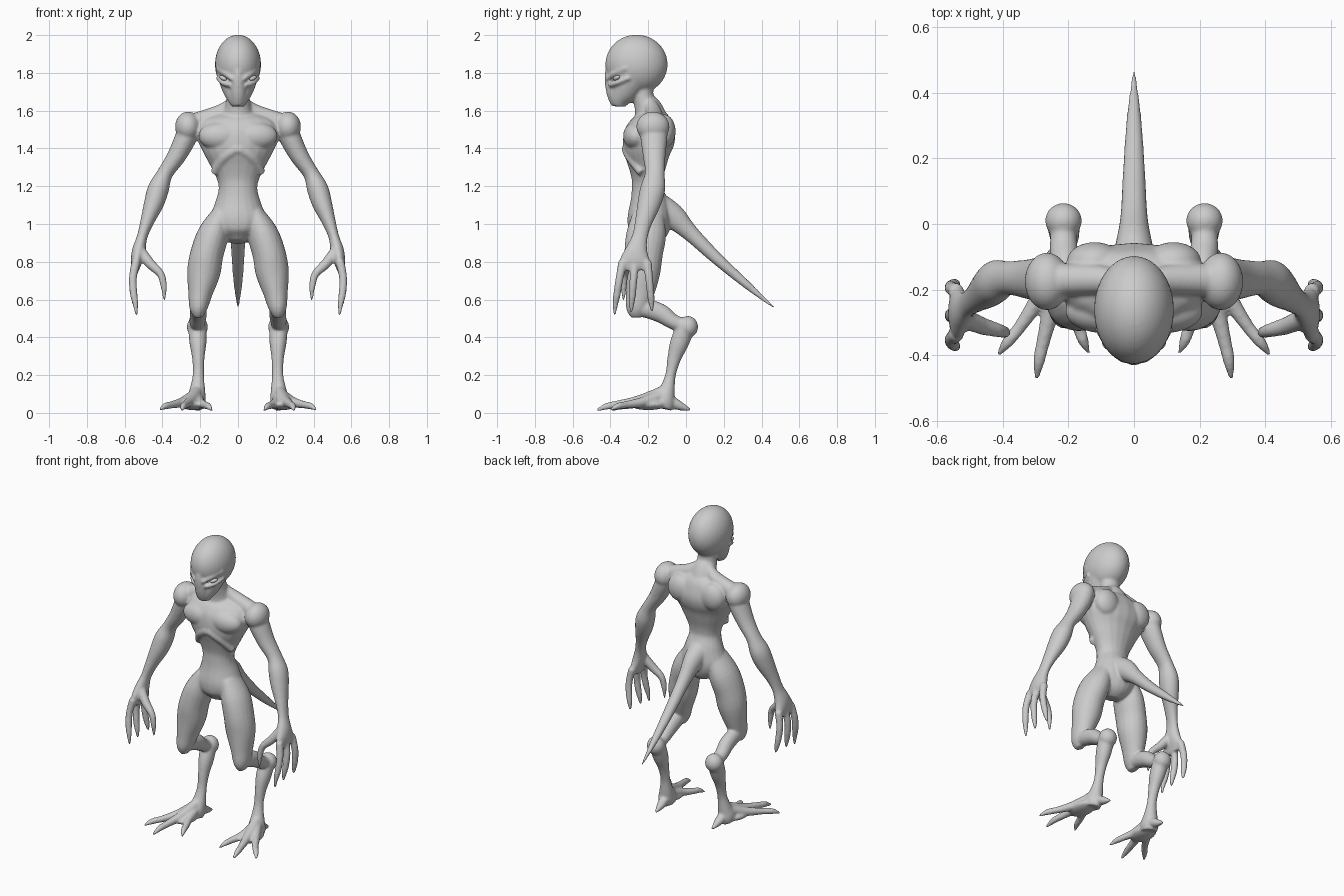
import bpy, bmesh, math
from mathutils import Vector, Matrix

skin = bmesh.new()
SIDES, STEPS = 20, 4


def smooth_path(pts):
    """Catmull-Rom interpolation of rows (x, y, z, width, depth)."""
    out = []
    for i in range(len(pts) - 1):
        p0, p1, p2 = pts[max(i - 1, 0)], pts[i], pts[i + 1]
        p3 = pts[min(i + 2, len(pts) - 1)]
        for s in range(STEPS):
            t = s / STEPS
            out.append([0.5 * (2 * b + (c - a) * t + (2 * a - 5 * b + 4 * c - d) * t * t
                               + (3 * b - a - 3 * c + d) * t ** 3)
                        for a, b, c, d in zip(p0, p1, p2, p3)])
    return out + [list(pts[-1])]


def tube(pts, ref=(1, 0, 0), both=False):
    """Closed elliptical loft; width lies along ref, optionally on both sides."""
    pts = [p if len(p) == 5 else (*p, p[3]) for p in pts]
    rows = smooth_path(pts)
    for sx in ((1, -1) if both else (1,)):
        rings = []
        for i, r in enumerate(rows):
            t = Vector(rows[min(i + 1, len(rows) - 1)][:3]) - Vector(rows[max(i - 1, 0)][:3])
            t.normalize()
            a = Vector(ref)
            a = (a - t * a.dot(t)).normalized()
            b = t.cross(a)
            ring = []
            for k in range(SIDES):
                ang = 2 * math.pi * k / SIDES
                p = (Vector(r[:3]) + a * max(r[3], .004) * math.cos(ang)
                     + b * max(r[4], .004) * math.sin(ang))
                ring.append(skin.verts.new((p.x * sx, p.y, p.z)))
            rings.append(ring)
        for r0, r1 in zip(rings, rings[1:]):
            for k in range(SIDES):
                n = (k + 1) % SIDES
                skin.faces.new((r0[k], r0[n], r1[n], r1[k]))
        skin.faces.new(rings[0])
        skin.faces.new(rings[-1])


def ball(c, r, both=False):
    for sx in ((1, -1) if both else (1,)):
        m = Matrix.Translation((c[0] * sx, c[1], c[2])) @ Matrix.Diagonal((*r, 1))
        bmesh.ops.create_uvsphere(skin, u_segments=32, v_segments=20, radius=1, matrix=m)


def slices(rows):
    """Loft of horizontal ellipses (z, centre y, half x, half y)."""
    tube([(0, y, z, hx, hy) for z, y, hx, hy in rows])


# Head: cranium, jaw, snout, brow and cheek ridges
ball((0, -.262, 1.845), (.122, .165, .157))
slices([(1.82, -.28, .108, .1), (1.77, -.295, .105, .1), (1.71, -.325, .084, .083),
        (1.66, -.35, .058, .06), (1.622, -.355, .035, .035)])
slices([(1.87, -.36, .03, .05), (1.78, -.37, .04, .062), (1.69, -.37, .045, .05),
        (1.63, -.36, .03, .035)])
tube([(.025, -.418, 1.765, .012), (.07, -.38, 1.797, .014), (.11, -.315, 1.825, .012)], (0, 0, 1), True)
tube([(.04, -.405, 1.735, .012), (.08, -.365, 1.748, .014), (.108, -.3, 1.775, .012)], (0, 0, 1), True)

# Neck and trapezius
slices([(1.75, -.225, .065, .055), (1.67, -.225, .062, .055), (1.61, -.2, .075, .075),
        (1.54, -.18, .1, .09)])
tube([(.03, -.19, 1.64, .03), (.1, -.17, 1.585, .045), (.22, -.17, 1.54, .05)], (0, 1, 0), True)

# Torso
slices([(1.59, -.18, .10, .07), (1.55, -.18, .19, .105), (1.48, -.19, .225, .135),
        (1.40, -.205, .195, .13), (1.32, -.205, .153, .105), (1.24, -.205, .113, .083),
        (1.18, -.205, .103, .083), (1.10, -.195, .126, .105), (1.02, -.195, .152, .115),
        (.95, -.2, .11, .1), (.905, -.21, .045, .05)])
# Chest muscles, rib arch and shoulder blades
ball((.09, -.265, 1.465), (.12, .068, .075), True)
tube([(0, -.315, 1.40, .028), (.07, -.29, 1.355, .03), (.125, -.235, 1.27, .022)], (0, 0, 1), True)
ball((.12, -.115, 1.49), (.085, .06, .09), True)

# Tail
tube([(0, -.17, 1.1, .08, .08), (0, -.07, 1.04, .058, .068), (0, .02, .955, .042, .045),
      (0, .16, .82, .034, .033), (0, .32, .68, .023, .022), (0, .468, .555, .005, .005)])

# Shoulder and arm
ball((.265, -.175, 1.515), (.068, .088, .08), True)
tube([(.25, -.17, 1.53, .055, .07), (.275, -.17, 1.46, .058, .072), (.325, -.168, 1.36, .05, .06),
      (.385, -.165, 1.27, .042, .052), (.42, -.175, 1.19, .056, .066), (.445, -.195, 1.11, .053, .062),
      (.482, -.225, 1.01, .036, .046), (.508, -.245, .93, .028, .042), (.525, -.262, .86, .036, .06),
      (.537, -.27, .80, .03, .083), (.54, -.27, .755, .016, .07)], (1, 0, 0), True)
# Fingers
for y0, y1, tip in ((-.335, -.378, .515), (-.27, -.29, .53), (-.205, -.18, .535)):
    d = y1 - y0
    tube([(.54, y0, .80, .024), (.557, y0 + d * .4, .71, .021), (.552, y0 + d * .7, .63, .02),
          (.543, y0 + d * .9, .575, .015), (.538, y1, tip, .006)], (1, 0, 0), True)
# Thumb
tube([(.52, -.285, .86, .03), (.465, -.31, .79, .027), (.41, -.325, .735, .021),
      (.393, -.33, .67, .017), (.39, -.33, .595, .006)], (0, 1, 0), True)

# Thigh and knee
tube([(.085, -.2, 1.06, .05, .08), (.13, -.21, .95, .082, .105), (.165, -.225, .84, .088, .102),
      (.182, -.23, .74, .088, .093), (.2, -.245, .63, .064, .075), (.21, -.26, .55, .047, .058),
      (.21, -.26, .505, .022, .03)], (1, 0, 0), True)
# Backward calf
tube([(.21, -.27, .555, .035, .04), (.21, -.2, .55, .043, .05), (.21, -.13, .525, .045, .05),
      (.215, -.06, .478, .042, .04), (.215, .02, .455, .035, .04)], (1, 0, 0), True)
ball((.215, .01, .455), (.056, .054, .058), True)
# Shank and ankle
tube([(.215, .0, .46, .05, .05), (.212, -.035, .37, .045, .05), (.21, -.062, .29, .033, .037),
      (.21, -.082, .2, .03, .028), (.215, -.1, .12, .042, .042), (.222, -.12, .065, .052, .062),
      (.225, -.13, .025, .045, .06)], (1, 0, 0), True)
# Foot web, toes and heel spur
ball((.24, -.2, .045), (.066, .1, .03), True)
toes = (
    [(.22, -.11, .1, .034), (.285, -.22, .06, .028), (.345, -.31, .044, .02),
     (.385, -.36, .036, .018), (.415, -.4, .016, .006)],
    [(.22, -.12, .11, .034), (.25, -.25, .065, .028), (.277, -.36, .045, .021),
     (.29, -.42, .035, .018), (.297, -.475, .013, .006)],
    [(.215, -.11, .09, .03), (.2, -.23, .055, .025), (.17, -.31, .04, .02),
     (.155, -.355, .033, .017), (.137, -.395, .012, .006)],
    [(.215, -.11, .075, .035), (.212, -.05, .045, .028), (.21, -.01, .028, .018), (.208, .025, .015, .006)],
)
for toe in toes:
    tube(toe, (1, 0, 0), True)

# Fuse everything into one continuous skin
bmesh.ops.recalc_face_normals(skin, faces=skin.faces)
mesh = bpy.data.meshes.new("creature_body")
skin.to_mesh(mesh)
skin.free()
body = bpy.data.objects.new("creature_body", mesh)
bpy.context.collection.objects.link(body)
fuse = body.modifiers.new("fuse", 'REMESH')
fuse.mode = 'VOXEL'
fuse.voxel_size = .007
fuse.use_smooth_shade = True
soft = body.modifiers.new("soften", 'SMOOTH')
soft.factor = .5
soft.iterations = 8

# Slanted eyes
for sx, name in ((1, "eye_left"), (-1, "eye_right")):
    bpy.ops.mesh.primitive_uv_sphere_add(segments=24, ring_count=14, radius=1,
                                         location=(.079 * sx, -.368, 1.773))
    eye = bpy.context.object
    eye.name = name
    eye.scale = (.024, .014, .012)
    eye.rotation_euler = (0, -.35 * sx, .75 * sx)
    bpy.ops.object.shade_smooth()
